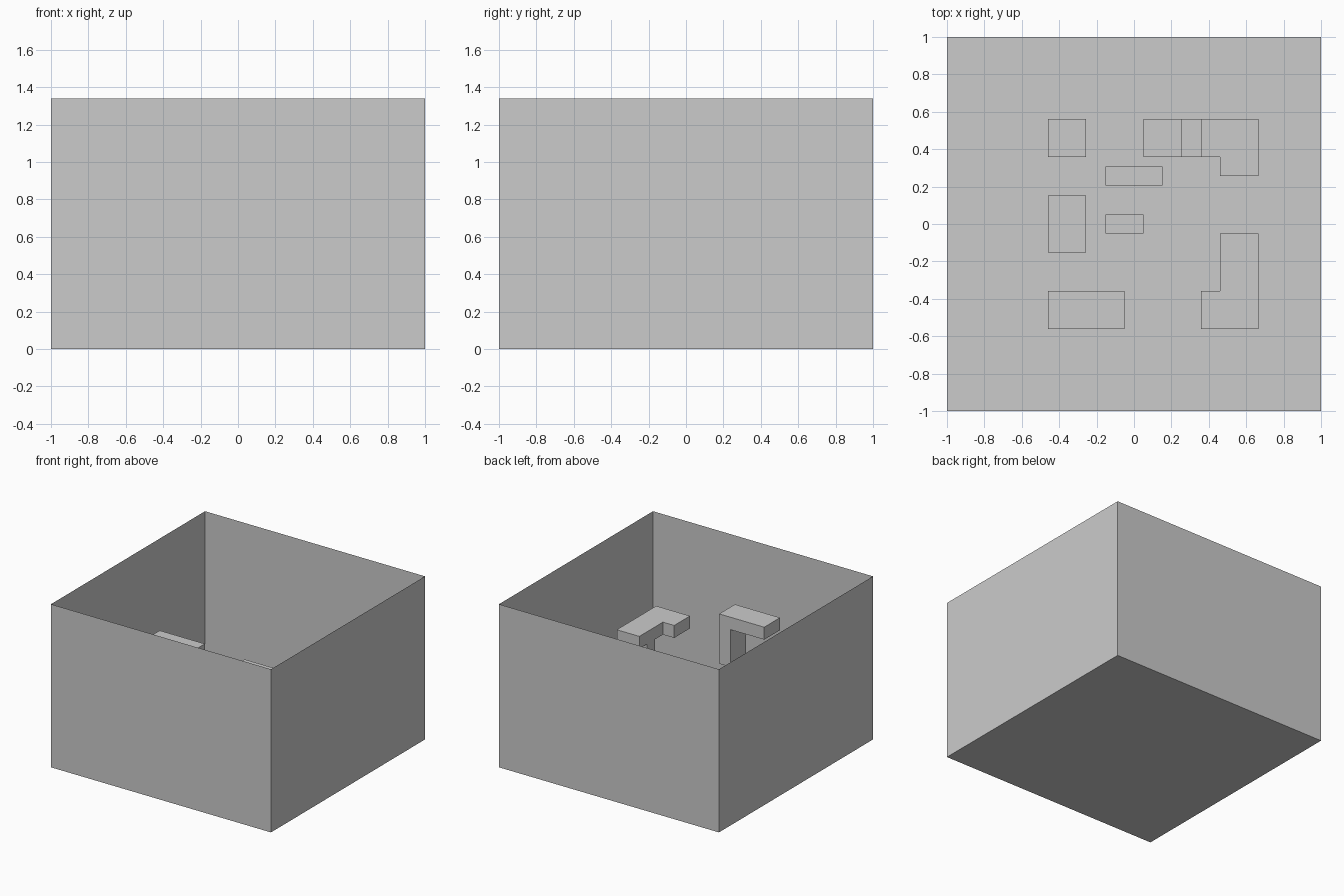
import bpy, bmesh

if "Cube" in bpy.data.objects:
    bpy.data.objects.remove(bpy.data.objects["Cube"])

U = 0.1023          # grid cell size
H = 1.34            # pit height


def make(name, bm):
    bmesh.ops.recalc_face_normals(bm, faces=bm.faces)
    me = bpy.data.meshes.new(name)
    bm.to_mesh(me)
    bm.free()
    ob = bpy.data.objects.new(name, me)
    bpy.context.collection.objects.link(ob)
    return ob


def prism(name, outline, z0, z1, axis='Z', cell=U):
    """Extrude an outline: axis Z uses (x, y), Y uses (x, z), X uses (y, z)."""
    order = {'Z': lambda a, b, c: (a, b, c),
             'Y': lambda a, b, c: (a, c, b),
             'X': lambda a, b, c: (c, a, b)}[axis]
    bm = bmesh.new()
    base = bm.faces.new([bm.verts.new(order(a * cell, b * cell, z0 * cell))
                         for a, b in outline])
    res = bmesh.ops.extrude_face_region(bm, geom=[base], use_keep_orig=True)
    shift = order(0, 0, (z1 - z0) * cell)
    for v in res['geom']:
        if isinstance(v, bmesh.types.BMVert):
            v.co.x += shift[0]
            v.co.y += shift[1]
            v.co.z += shift[2]
    return make(name, bm)


def block(name, x0, x1, y0, y1, z0, z1):
    return prism(name, [(x0, y0), (x1, y0), (x1, y1), (x0, y1)], z0, z1)


# Open-topped pit made of single sheets
bm = bmesh.new()
bmesh.ops.create_cube(bm, size=2)
for v in bm.verts:
    v.co.z = H if v.co.z > 0 else 0
top = [f for f in bm.faces if all(v.co.z > 0.1 for v in f.verts)]
bmesh.ops.delete(bm, geom=top, context='FACES_ONLY')
make("pit_walls_and_floor", bm)

# Highest platform with a hanging wall at its end
prism("top_platform",
      [(-4.5, 9), (-1.5, 9), (-1.5, 6), (-0.5, 6), (-0.5, 10), (-4.5, 10)],
      -5.5, -3.5, 'Y')

# Front right corner platform and its hanging wall
prism("front_corner_platform",
      [(3.5, -5.5), (6.5, -5.5), (6.5, -0.5), (4.5, -0.5), (4.5, -3.5), (3.5, -3.5)],
      7, 8)
block("front_corner_wall", 4.5, 6.5, -2.5, -1.5, 4, 7)

# Back right corner platform stepping down to the left
prism("back_corner_platform",
      [(4.5, 2.5), (6.5, 2.5), (6.5, 5.5), (3.5, 5.5), (3.5, 3.5), (4.5, 3.5)],
      6, 7)
prism("back_steps",
      [(0.5, 4), (2.5, 4), (2.5, 5), (3.5, 5), (3.5, 6), (2.5, 6), (2.5, 5), (0.5, 5)][:2]
      + [(2.5, 5), (3.5, 5), (3.5, 6), (2.45, 6), (2.45, 5), (0.5, 5)],
      3.5, 5.5, 'Y')

# Small floating platforms
block("back_left_platform", -4.5, -2.5, 3.5, 5.5, 3, 4)
block("left_platform", -4.5, -2.5, -1.5, 1.5, 2, 3)
block("inner_high_platform", -1.5, 1.5, 2, 3, 5, 6)
block("start_block", -1.5, 0.5, -0.5, 0.5, 1, 2)
